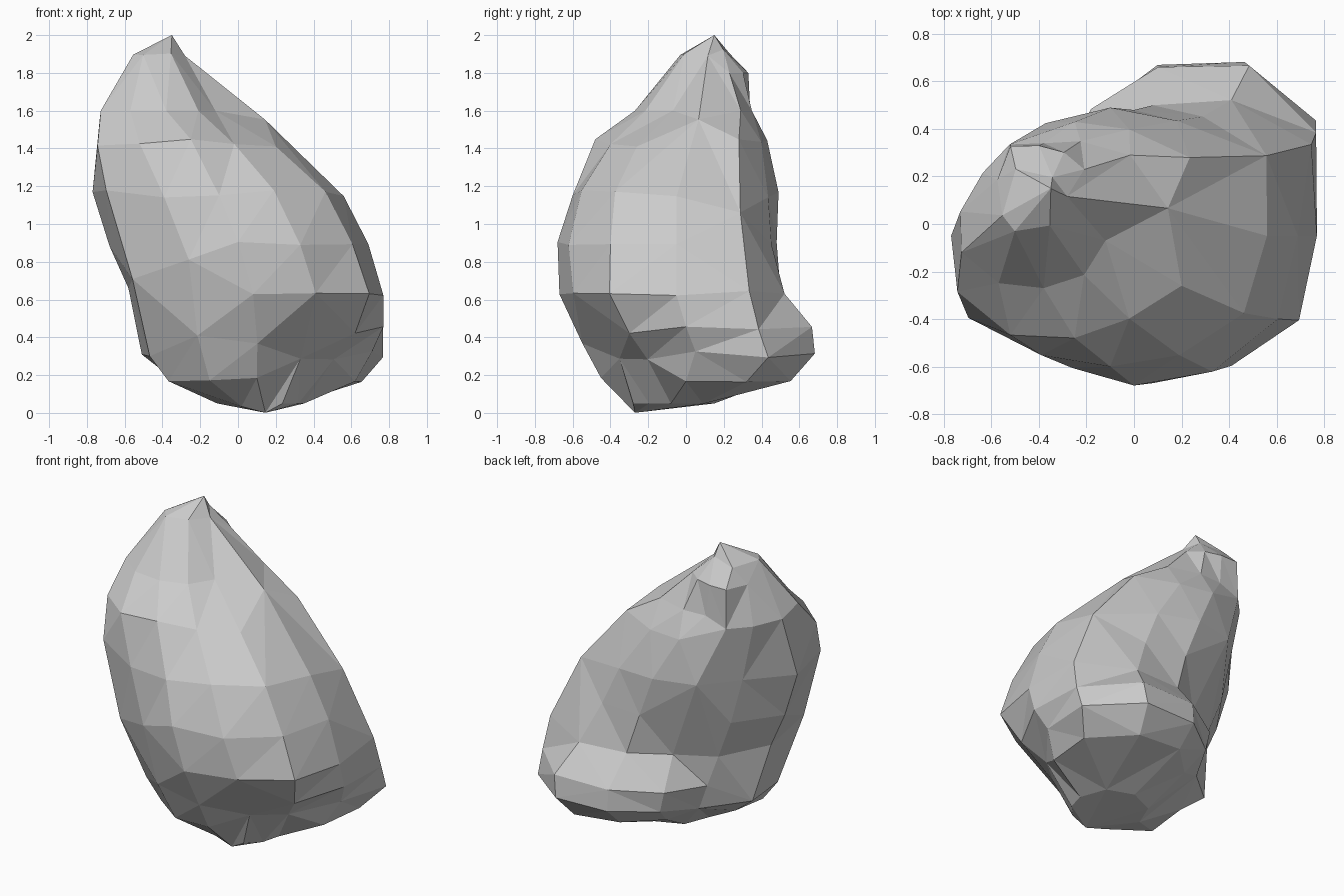
import bpy, bmesh, random
from math import sin, cos, radians

random.seed(4)
SIDES = 12

# Cross-section outlines, bottom to top: height, centre x, centre y, radii every 30 degrees
sections = [
    (0.05, 0.12, -0.08, [0.23] * SIDES),
    (0.18, 0.10, 0.00, [.52, .64, .64, .54, .40, .35, .46, .54, .50, .45, .37, .38]),
    (0.31, 0.10, 0.05, [.61, .77, .73, .62, .50, .43, .61, .65, .61, .57, .48, .50]),
    (0.44, 0.10, 0.00, [.67, .77, .77, .66, .56, .49, .64, .69, .62, .59, .55, .60]),
    (0.64, 0.08, -.05, [.69, .77, .66, .55, .47, .54, .66, .72, .62, .62, .64, .71]),
    (0.90, 0.00, -.05, [.69, .73, .58, .53, .52, .56, .68, .71, .62, .63, .66, .70]),
    (1.16, -.10, -.05, [.66, .67, .56, .54, .55, .53, .67, .69, .58, .55, .58, .65]),
    (1.43, -.25, 0.00, [.53, .56, .46, .43, .43, .43, .50, .57, .54, .48, .46, .52]),
    (1.60, -.38, 0.08, [.45, .42, .31, .26, .29, .28, .33, .40, .38, .35, .34, .30]),
    (1.80, -.40, 0.12, [.22, .22, .21, .21, .24, .19, .19, .25, .26, .22, .22, .18]),
]
# The crest repeats the last outline, smaller
sections.append((1.90, -.42, 0.11, [0.60 * r for r in sections[-1][3]]))

bm = bmesh.new()
rings = []
for z, cx, cy, radii in sections:
    wobble = 0.02 if 0.1 < z < 1.5 else 0
    ring = []
    for i, r in enumerate(radii):
        a = radians(360 / SIDES * i)
        dz = random.uniform(-wobble, wobble)
        ring.append(bm.verts.new((cx + r * cos(a), cy + r * sin(a), z + dz)))
    rings.append(ring)

# Facets between neighbouring outlines; each diagonal takes the shorter way
for low, high in zip(rings, rings[1:]):
    for i in range(SIDES):
        j = (i + 1) % SIDES
        a, b, c, d = low[i], low[j], high[j], high[i]
        if (a.co - c.co).length < (b.co - d.co).length:
            tris = (a, b, c), (a, c, d)
        else:
            tris = (a, b, d), (b, c, d)
        for t in tris:
            bm.faces.new(t)

# Pointed foot and peak
foot = bm.verts.new((0.15, -0.27, 0))
peak = bm.verts.new((-0.35, 0.15, 2))
for i in range(SIDES):
    j = (i + 1) % SIDES
    bm.faces.new((rings[0][j], rings[0][i], foot))
    bm.faces.new((rings[-1][i], rings[-1][j], peak))
bmesh.ops.recalc_face_normals(bm, faces=bm.faces)

mesh = bpy.data.meshes.new("rock")
bm.to_mesh(mesh)
bm.free()
rock = bpy.data.objects.new("rock", mesh)
bpy.context.collection.objects.link(rock)

# Collapse into fewer, irregular chipped planes
chip = rock.modifiers.new("chipped_planes", 'DECIMATE')
chip.ratio = 0.75
